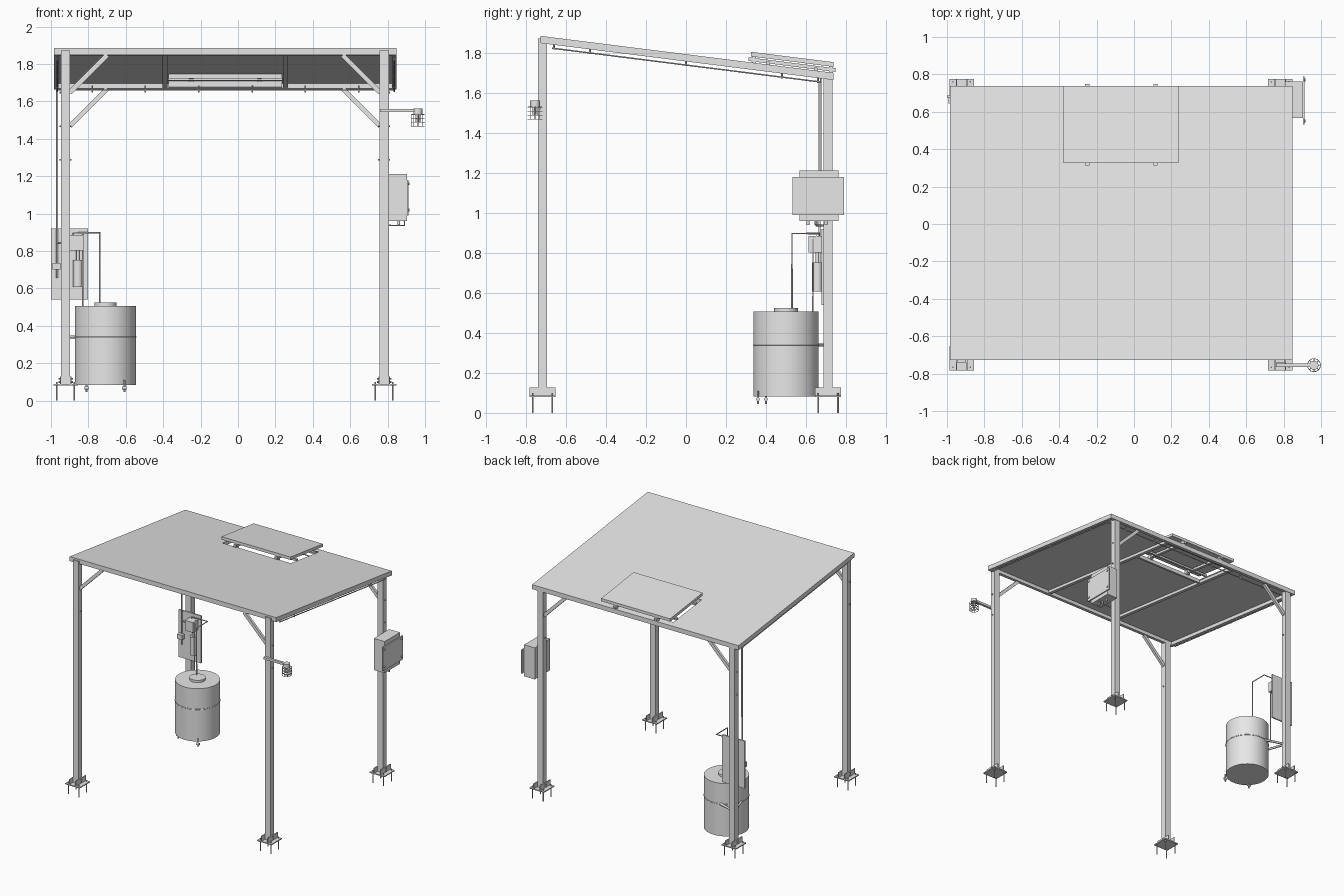
import bpy, bmesh, math
from mathutils import Vector

if "Cube" in bpy.data.objects:
    bpy.data.objects.remove(bpy.data.objects["Cube"])

grey = bpy.data.materials.new("light_grey")
grey.use_nodes = True
grey.diffuse_color = (0.8, 0.8, 0.8, 1)
grey.node_tree.nodes["Principled BSDF"].inputs["Base Color"].default_value = (0.8, 0.8, 0.8, 1)


def roof_z(y):
    """Height of the sloping roof top."""
    return 1.885 - 0.126 * (y + 0.727)


def add_mesh(name, bm, smooth=False):
    bmesh.ops.recalc_face_normals(bm, faces=bm.faces)
    me = bpy.data.meshes.new(name)
    bm.to_mesh(me)
    bm.free()
    me.materials.append(grey)
    ob = bpy.data.objects.new(name, me)
    bpy.context.collection.objects.link(ob)
    if smooth:
        bpy.ops.object.select_all(action='DESELECT')
        ob.select_set(True)
        bpy.context.view_layer.objects.active = ob
        bpy.ops.object.shade_smooth_by_angle(angle=math.radians(35))
    return ob


def box(name, x, y, z, sloped=False):
    """Box from ranges; a sloped box takes z relative to the roof top."""
    bm = bmesh.new()
    bmesh.ops.create_cube(bm, size=1)
    for v in bm.verts:
        p = [r[0] if c < 0 else r[1] for r, c in zip((x, y, z), v.co)]
        if sloped:
            p[2] += roof_z(p[1])
        v.co = p
    return add_mesh(name, bm)


def rod(name, a, b, r, sides=12):
    a, b = Vector(a), Vector(b)
    d = b - a
    bm = bmesh.new()
    bmesh.ops.create_cone(bm, cap_ends=True, segments=sides, radius1=r, radius2=r, depth=d.length)
    bm.transform(Vector((0, 0, 1)).rotation_difference(d).to_matrix().to_4x4())
    bmesh.ops.translate(bm, verts=bm.verts, vec=(a + b) / 2)
    return add_mesh(name, bm, True)


def pipe(name, pts, r, cyclic=False):
    cu = bpy.data.curves.new(name, 'CURVE')
    cu.dimensions = '3D'
    cu.bevel_depth = r
    cu.bevel_resolution = 1
    cu.use_fill_caps = True
    sp = cu.splines.new('POLY')
    sp.points.add(len(pts) - 1)
    for p, q in zip(sp.points, pts):
        p.co = (*q, 1)
    sp.use_cyclic_u = cyclic
    cu.materials.append(grey)
    ob = bpy.data.objects.new(name, cu)
    bpy.context.collection.objects.link(ob)


def ring(name, c, rad, r, n=24):
    pts = [(c[0] + rad * math.cos(i * math.tau / n), c[1] + rad * math.sin(i * math.tau / n), c[2])
           for i in range(n)]
    pipe(name, pts, r, True)


# Roof sheet with a skylight opening
X0, X1, Y0, Y1 = -0.984, 0.848, -0.727, 0.738
HX0, HX1, HY0, HY1 = -0.372, 0.235, 0.335, 0.69
bm = bmesh.new()
loops = []
for x0, x1, y0, y1 in ((X0, X1, Y0, Y1), (HX0, HX1, HY0, HY1)):
    loops.append([bm.verts.new((x, y, roof_z(y))) for x, y in ((x0, y0), (x1, y0), (x1, y1), (x0, y1))])
for i in range(4):
    j = (i + 1) % 4
    bm.faces.new((loops[0][i], loops[0][j], loops[1][j], loops[1][i]))
sheet = bmesh.ops.extrude_face_region(bm, geom=bm.faces[:])
bmesh.ops.translate(bm, verts=[v for v in sheet["geom"] if isinstance(v, bmesh.types.BMVert)], vec=(0, 0, -0.008))
add_mesh("roof_sheet", bm)

# Roof frame
D = (-0.036, -0.004)
box("front_beam", (X0, X1), (Y0, Y0 + 0.03), D, True)
box("rear_beam", (X0, X1), (Y1 - 0.03, Y1), D, True)
for side, x in (("right", X0), ("left", X1 - 0.025)):
    box(side + "_beam", (x, x + 0.025), (Y0, Y1), D, True)
for side, x in (("right", -0.403), ("left", 0.24)):
    box(side + "_rafter", (x, x + 0.027), (Y0 + 0.02, Y1 - 0.02), (-0.03, -0.004), True)
box("opening_front_trim", (HX0, HX1), (HY0 - 0.02, HY0), (-0.03, -0.004), True)
box("opening_rear_trim", (HX0, HX1), (HY1, HY1 + 0.02), (-0.03, -0.004), True)

# Raised panel over the opening
box("panel", (-0.376, 0.237), (0.325, 0.738), (0.03, 0.053), True)
for i, x in enumerate((-0.25, 0.115)):
    box(f"panel_rail_{i}", (x - 0.011, x + 0.011), (0.313, 0.748), (0.006, 0.024), True)
    for y in (0.33, 0.715):
        box(f"panel_clamp_{i}", (x - 0.014, x + 0.014), (y, y + 0.02), (-0.004, 0.034), True)
for y in (0.4, 0.64):
    box("panel_cross_rail", (-0.376, 0.237), (y, y + 0.02), (0.0, 0.015), True)

# Posts, feet, anchors and braces
LEFT, RIGHT, FRONT, REAR = 0.7815, -0.9215, -0.7175, 0.711
for xn, x, inward in (("left", LEFT, -1), ("right", RIGHT, 1)):
    for yn, y in (("front", FRONT), ("rear", REAR)):
        n = f"{yn}_{xn}_"
        top = roof_z(y) - 0.012
        box(n + "post", (x - 0.0245, x + 0.0245), (y - 0.0225, y + 0.0225), (0.085, top))
        box(n + "base_plate", (x - 0.065, x + 0.065), (y - 0.065, y + 0.065), (0.08, 0.088))
        for s in (-1, 1):
            px = x + s * 0.028
            box(n + "foot_bracket", (px - 0.0035, px + 0.0035), (y - 0.065, y + 0.065), (0.085, 0.128))
            for t in (-1, 1):
                rod(n + "anchor", (x + s * 0.047, y + t * 0.049, 0), (x + s * 0.047, y + t * 0.049, 0.1), 0.004, 8)
        for z in (0.1, 0.118):
            rod(n + "foot_bolt", (x - 0.038, y, z), (x + 0.038, y, z), 0.005, 6)
        # Knee brace toward the middle
        zt = roof_z(y) - 0.036
        a = Vector((x + inward * 0.022, y, zt - 0.2))
        b = Vector((x + inward * 0.222, y, zt))
        off = Vector((0.009 * inward, 0, -0.009))
        bm = bmesh.new()
        for yy in (-0.01, 0.01):
            bm.faces.new([bm.verts.new(p + Vector((0, yy, 0))) for p in (a - off, b - off, b + off, a + off)])
        bmesh.ops.bridge_loops(bm, edges=bm.edges[:])
        add_mesh(n + "brace", bm)
        for z in (zt - 0.2, zt - 0.38):
            rod(n + "post_bolt", (x - 0.032, y, z), (x + 0.032, y, z), 0.005, 6)

# Cables hung below the roof edges
for side, x in (("left", 0.835), ("right", -0.967)):
    pipe(side + "_cable", [(x, y, roof_z(y) - 0.054) for y in (-0.67, 0.673)], 0.004)
    for y in (-0.66, -0.48, 0, 0.48, 0.66):
        rod(side + "_cable_clip", (x, y, roof_z(y) - 0.06), (x, y, roof_z(y) - 0.03), 0.004, 8)
z = roof_z(0.673) - 0.048
pipe("rear_cable", [(-0.967, 0.673, z), (0.835, 0.673, z)], 0.004)
for i in range(6):
    x = -0.78 + i * 0.285
    rod("rear_cable_clip", (x, 0.673, z - 0.012), (x, 0.673, z + 0.024), 0.004, 8)

# Caged lamp on an arm
lx, ly = 0.962, -0.755
box("lamp_arm", (0.76, 0.985), (ly - 0.01, ly + 0.01), (1.542, 1.56))
rod("lamp_cap", (lx, ly, 1.53), (lx, ly, 1.562), 0.024, 20)
rod("lamp_bulb", (lx, ly, 1.49), (lx, ly, 1.53), 0.013)
for i in range(4):
    ring("lamp_cage_ring", (lx, ly, 1.468 + i * 0.02), 0.035, 0.0018)
for i in range(8):
    c, s = math.cos(i * math.tau / 8) * 0.035, math.sin(i * math.tau / 8) * 0.035
    pipe("lamp_cage_wire", [(lx, ly, 1.468), (lx + c, ly + s, 1.468), (lx + c, ly + s, 1.53), (lx, ly, 1.535)], 0.0018)

# Control cabinet on the rear left post
box("cabinet", (0.808, 0.903), (0.568, 0.762), (0.96, 1.213))
box("cabinet_plate", (0.903, 0.912), (0.533, 0.789), (0.99, 1.18))
for z in (1.02, 1.16):
    rod("cabinet_latch", (0.909, 0.55, z), (0.918, 0.55, z), 0.008, 10)
    rod("cabinet_latch", (0.909, 0.77, z), (0.918, 0.77, z), 0.008, 10)
for y in (0.61, 0.65, 0.7):
    rod("cable_gland", (0.86, y, 0.94), (0.86, y, 0.962), 0.007)
pipe("cabinet_conduit", [(0.89, 0.65, 0.96), (0.89, 0.65, 0.937), (0.79, 0.65, 0.937), (0.79, 0.69, 0.937)], 0.004)

# Equipment board, pump and filter on the rear right post
box("equipment_board", (-1.0, -0.803), (0.677, 0.688), (0.54, 0.92))
box("pump_box", (-0.9, -0.827), (0.612, 0.68), (0.803, 0.885))
rod("filter_body", (-0.856, 0.657, 0.607), (-0.856, 0.657, 0.752), 0.026, 24)
rod("filter_neck", (-0.856, 0.657, 0.75), (-0.856, 0.657, 0.81), 0.009)
rod("downpipe", (-0.967, 0.667, 0.655), (-0.967, 0.667, z + 0.5), 0.0055)
rod("downpipe_top", (-0.967, 0.673, 1.1), (-0.967, 0.673, roof_z(0.673) - 0.048), 0.0055)
box("valve", (-0.993, -0.948), (0.645, 0.68), (0.7, 0.737))
pipe("valve_link", [(-0.967, 0.66, 0.845), (-0.9, 0.66, 0.845)], 0.005)
pipe("feed_pipe", [(-0.88, 0.668, 0.88), (-0.88, 0.668, 0.897), (-0.738, 0.668, 0.897),
                   (-0.738, 0.53, 0.897), (-0.738, 0.53, 0.515)], 0.0045)
pipe("drain_pipe", [(-0.83, 0.655, 0.885), (-0.83, 0.635, 0.87), (-0.83, 0.635, 0.35)], 0.0045)

# Water tank
tx, ty = -0.709, 0.5
rod("tank", (tx, ty, 0.083), (tx, ty, 0.506), 0.1635, 48)
rod("tank_lid", (tx, ty, 0.506), (tx, ty, 0.524), 0.059, 32)
ring("tank_band", (tx, ty, 0.34), 0.1635, 0.003, 48)
for dx, dy in ((-0.155, 0.03), (-0.05, 0.15)):
    pipe("tank_arm", [(tx + dx, ty + dy, 0.34), (RIGHT, REAR - 0.01, 0.34)], 0.009)
for x, y in ((-0.81, 0.4), (-0.607, 0.36)):
    rod("tank_outlet", (x, y, 0.045), (x, y, 0.11), 0.005)
    rod("outlet_tap", (x - 0.012, y, 0.068), (x + 0.012, y, 0.068), 0.009)
